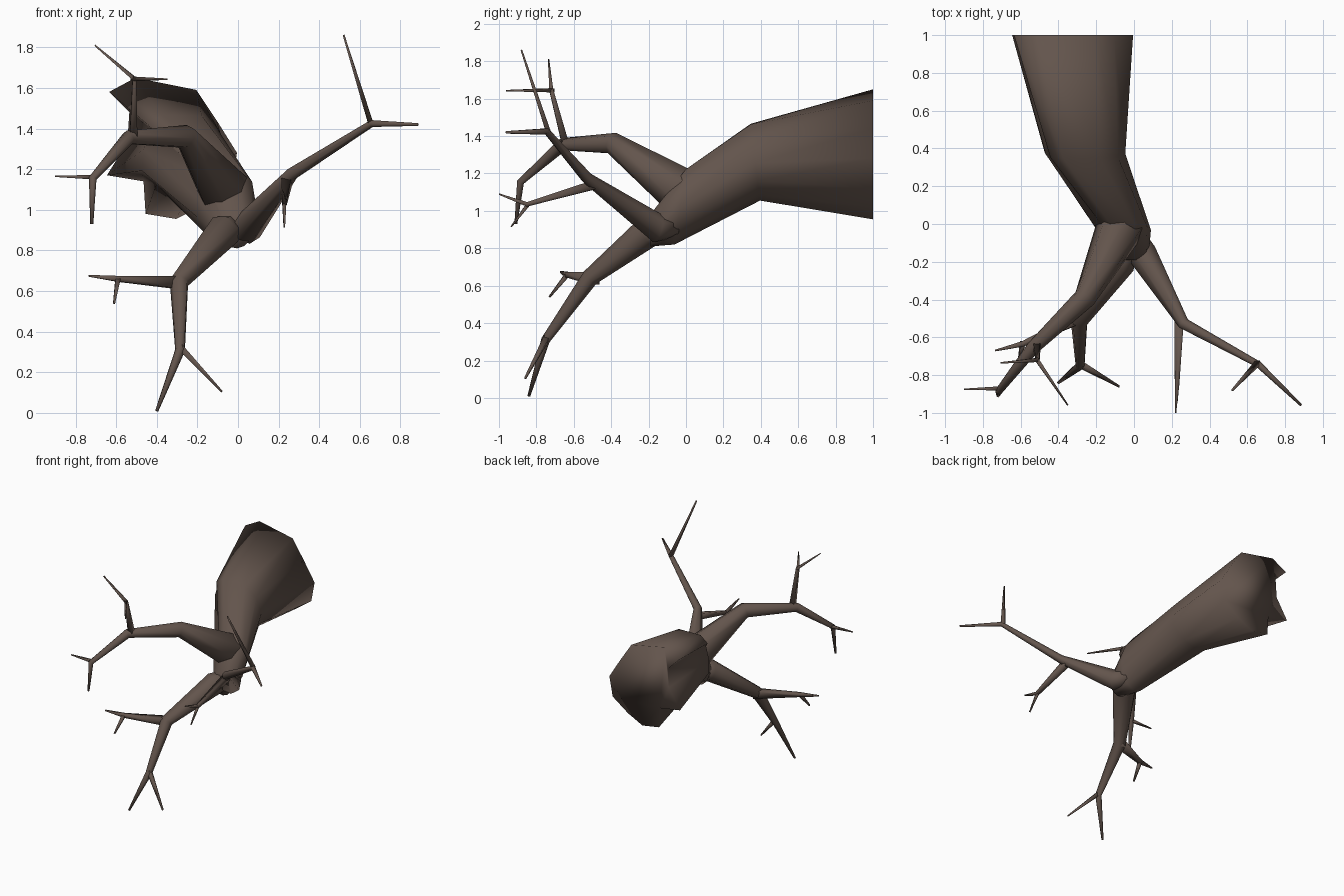
import bpy, bmesh, math
from mathutils import Vector

if "Cube" in bpy.data.objects:
    bpy.data.objects.remove(bpy.data.objects["Cube"])

bark = bpy.data.materials.new("dark_brown_bark")
bark.diffuse_color = (0.125, 0.09, 0.073, 1)
bark.use_nodes = True
bark.node_tree.nodes["Principled BSDF"].inputs["Base Color"].default_value = bark.diffuse_color


def finish(name, bm):
    bmesh.ops.recalc_face_normals(bm, faces=bm.faces)
    me = bpy.data.meshes.new(name)
    bm.to_mesh(me)
    bm.free()
    for p in me.polygons:
        p.use_smooth = True
    me.materials.append(bark)
    ob = bpy.data.objects.new(name, me)
    bpy.context.collection.objects.link(ob)
    return ob


def bridge(bm, rings):
    """Skin consecutive rings and close both ends."""
    vs = [[bm.verts.new(p) for p in r] for r in rings]
    n = len(vs[0])
    for a, b in zip(vs, vs[1:]):
        for i in range(n):
            j = (i + 1) % n
            bm.faces.new((a[i], a[j], b[j], b[i]))
    bm.faces.new(vs[0])
    bm.faces.new(vs[-1])


def add_tube(bm, path, sides):
    """Tapered tube through (x, y, z, radius) points with mitred bends."""
    pts = [Vector(p[:3]) for p in path]
    u = None
    rings = []
    for i, c in enumerate(pts):
        d = Vector()
        if i > 0:
            d += (c - pts[i - 1]).normalized()
        if i < len(pts) - 1:
            d += (pts[i + 1] - c).normalized()
        d.normalize()
        if u is None:
            u = d.orthogonal()
        u = (u - d * u.dot(d)).normalized()
        w = d.cross(u)
        r = path[i][3]
        rings.append([c + r * (u * math.cos(2 * math.pi * k / sides) + w * math.sin(2 * math.pi * k / sides))
                      for k in range(sides)])
    bridge(bm, rings)


def branch(name, *paths):
    bm = bmesh.new()
    for i, p in enumerate(paths):
        add_tube(bm, p, 7 if i == 0 else 4)
    return finish(name, bm)


# Trunk: ragged cut end at the back, rounding off towards the fork
ragged = [(-.63, 1.58), (-.50, 1.65), (-.20, 1.59), (-.10, 1.44), (0, 1.28), (-.03, 1.12), (-.17, 1.02),
          (-.30, .955), (-.45, .98), (-.46, 1.14), (-.64, 1.17), (-.54, 1.33), (-.53, 1.48)]
# centre x, y, z, half width, half height, roundness, y shear
stations = [(-.325, 1, 1.30, .325, .345, 0, 0),
            (-.265, .37, 1.27, .22, .215, .75, -.12),
            (-.055, -.03, 1.03, .145, .21, 1, .15),
            (-.01, -.19, .90, .085, .09, 1, 0)]
rings = []
for cx, cy, cz, w, h, rnd, shear in stations:
    ring = []
    for x, z in ragged:
        a, b = (x + .32) / .325, (z - 1.3) / .345
        ang = math.atan2(b, a)
        a += (math.cos(ang) - a) * rnd
        b += (math.sin(ang) - b) * rnd
        ring.append((cx + a * w, cy + shear * b * h, cz + b * h))
    rings.append(ring)
bm = bmesh.new()
bridge(bm, rings)
finish("trunk", bm)

# Upper left branch with two forked twigs
branch("upper_branch",
       [(-.08, .07, 1.06, .09), (-.07, -.02, 1.1, .132), (-.26, -.39, 1.36, .06), (-.54, -.66, 1.355, .036),
        (-.715, -.885, 1.155, .02), (-.72, -.91, .93, .008)],
       [(-.70, -.87, 1.16, .016), (-.90, -.875, 1.165, .005)],
       [(-.515, -.64, 1.34, .028), (-.51, -.72, 1.645, .015), (-.705, -.735, 1.81, .005)],
       [(-.52, -.71, 1.645, .015), (-.35, -.96, 1.643, .005)])

# Lower branch reaching the ground, with a side branch
branch("lower_branch",
       [(-.02, -.08, .92, .06), (-.075, -.2, .89, .088), (-.29, -.51, .645, .048), (-.285, -.75, .31, .025),
        (-.40, -.84, .01, .008)],
       [(-.29, -.74, .33, .022), (-.08, -.86, .105, .007)],
       [(-.27, -.49, .64, .045), (-.59, -.635, .66, .02), (-.735, -.67, .675, .006)],
       [(-.59, -.63, .665, .018), (-.61, -.73, .54, .007)])

# Right branch, long and rising, with a drooping side twig
branch("right_branch",
       [(.0, -.06, .92, .06), (.045, -.16, .91, .08), (.265, -.53, 1.175, .032), (.66, -.745, 1.425, .018),
        (.885, -.96, 1.42, .007)],
       [(.655, -.735, 1.42, .018), (.52, -.88, 1.86, .006)],
       [(.24, -.49, 1.14, .035), (.228, -.85, 1.035, .017), (.22, -1, 1.09, .005)],
       [(.228, -.84, 1.04, .014), (.228, -.935, .915, .005)])
